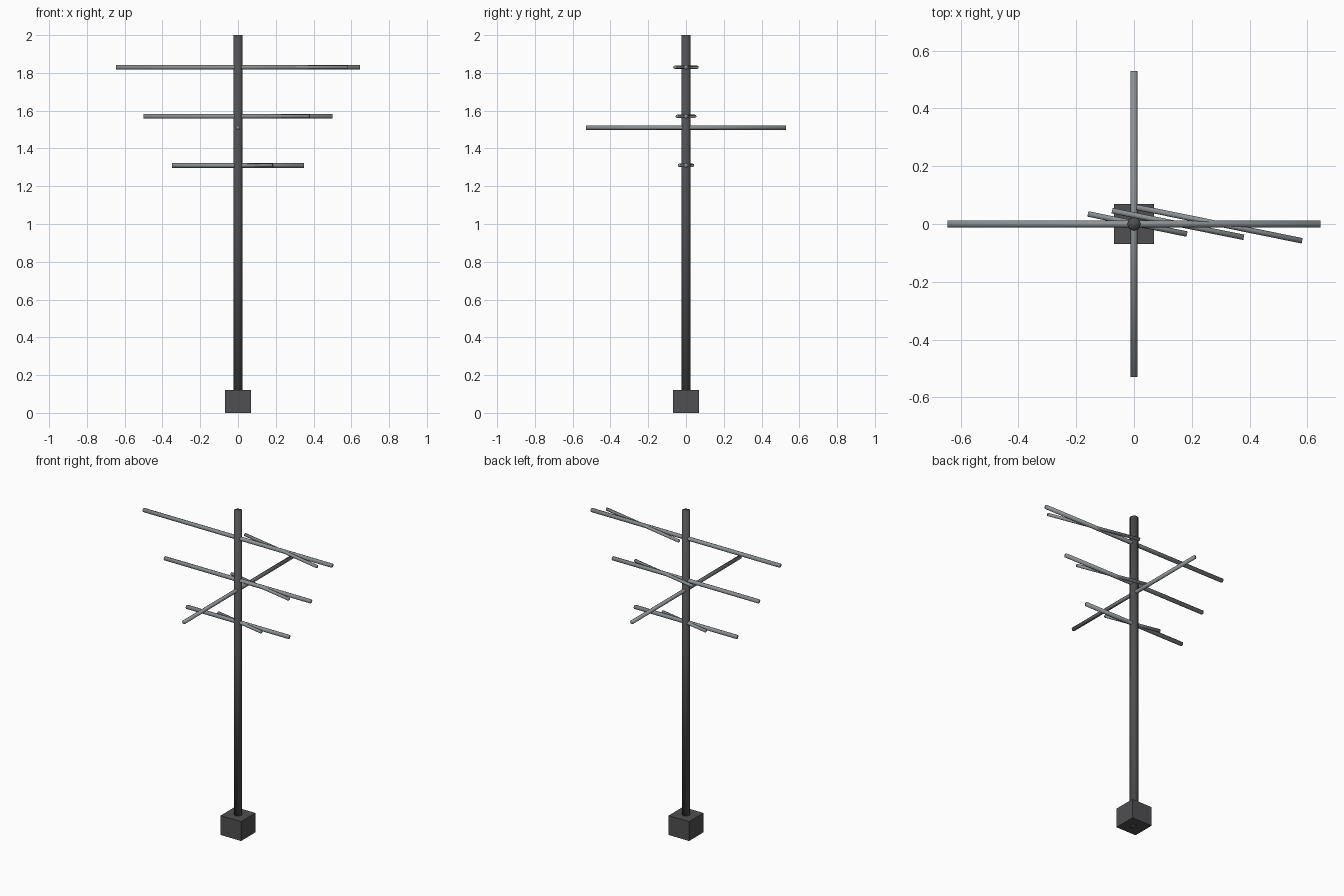
import bpy
from math import pi

cube = bpy.data.objects.get("Cube")
if cube:
    bpy.data.objects.remove(cube, do_unlink=True)


def material(name, colour):
    mat = bpy.data.materials.new(name)
    mat.use_nodes = True
    mat.diffuse_color = colour
    mat.node_tree.nodes["Principled BSDF"].inputs["Base Color"].default_value = colour
    return mat


dark = material("dark_steel", (0.08, 0.08, 0.085, 1))
light = material("light_aluminium", (0.27, 0.29, 0.30, 1))


def rod(name, radius, length, location, rotation, mat):
    """Eight-sided rod, smooth all over including its caps."""
    bpy.ops.mesh.primitive_cylinder_add(vertices=8, radius=radius, depth=length,
                                        location=location, rotation=rotation)
    obj = bpy.context.object
    obj.name = name
    obj.data.materials.append(mat)
    bpy.ops.object.shade_smooth()
    return obj


# Square foot
bpy.ops.mesh.primitive_cube_add(size=1, location=(0, 0, 0.06))
foot = bpy.context.object
foot.name = "foot_block"
foot.scale = (0.14, 0.14, 0.12)
foot.data.materials.append(dark)

# Mast
rod("mast", 0.024, 2.0, (0, 0, 1.0), (0, 0, 0), dark)

# Three tiers: a main bar and a thinner, slightly skewed bar each
tiers = [("lower", 1.31, 0.70, 0.012, 0.35),
         ("middle", 1.57, 1.00, 0.152, 0.465),
         ("upper", 1.83, 1.29, 0.295, 0.585)]
for name, z, length, offset, skew_length in tiers:
    rod(name + "_bar", 0.0125, length, (0, 0, z), (0, pi / 2, 0), light)
    rod(name + "_skewed_bar", 0.0095, skew_length, (offset, 0, z),
        (0, pi / 2, -0.2), light)

# Front-to-back bar
rod("cross_bar", 0.0115, 1.06, (0, 0, 1.51), (-pi / 2, 0, 0), light)
